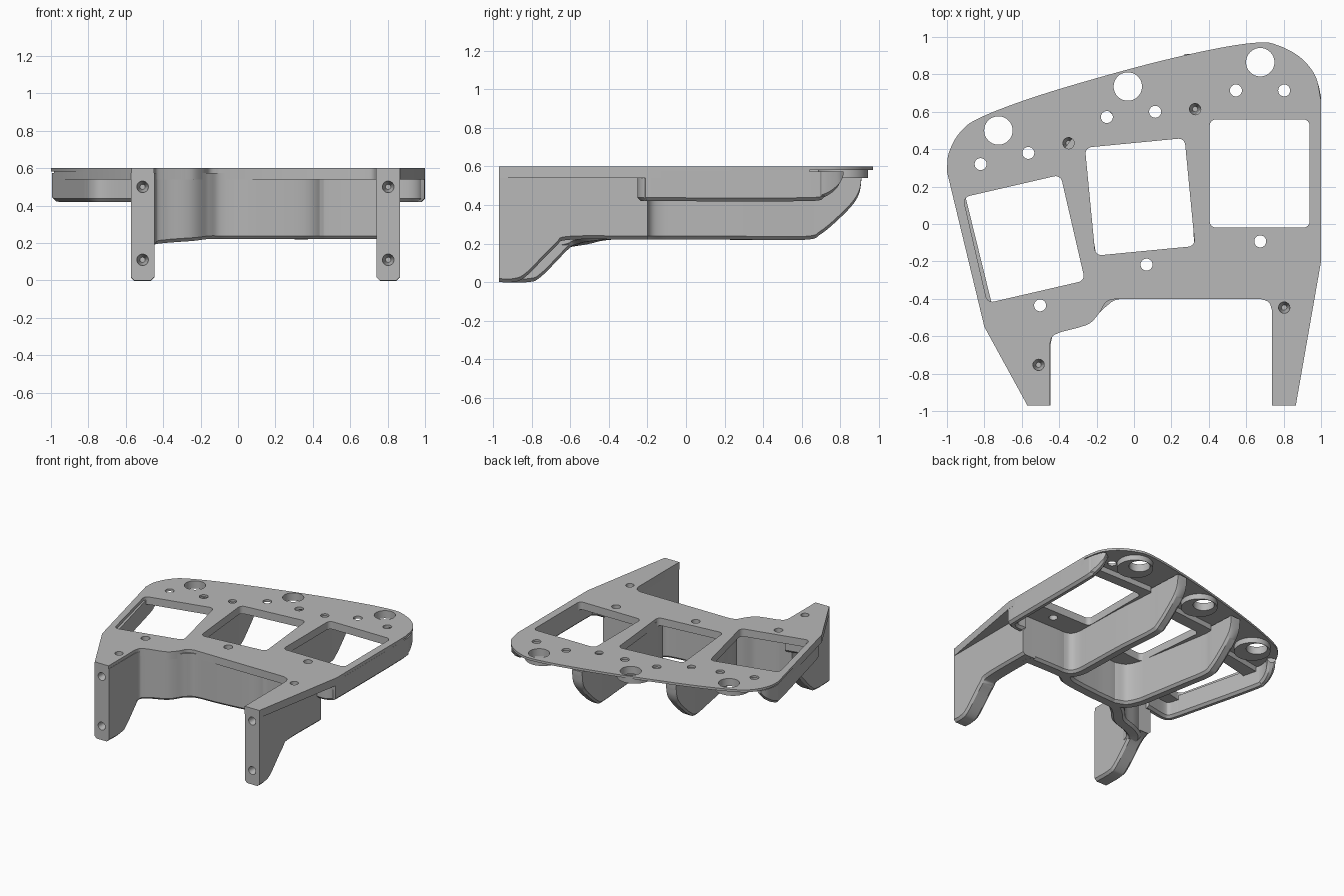
import bpy, bmesh, math
from mathutils import Vector, Matrix

cube = bpy.data.objects.get("Cube")
if cube:
    bpy.data.objects.remove(cube)

grey = bpy.data.materials.new("plain grey")
grey.use_nodes = True
grey.diffuse_color = (0.48, 0.48, 0.48, 1)
grey.node_tree.nodes["Principled BSDF"].inputs["Base Color"].default_value = (0.48, 0.48, 0.48, 1)


def smooth_path(points, steps=8):
    """Catmull-Rom samples through the points."""
    p = [Vector(q) for q in points]
    p = [2 * p[0] - p[1]] + p + [2 * p[-1] - p[-2]]
    out = []
    for a, b, c, d in zip(p, p[1:], p[2:], p[3:]):
        for i in range(steps):
            t = i / steps
            out.append(0.5 * (2 * b + (c - a) * t + (2 * a - 5 * b + 4 * c - d) * t * t
                              + (3 * b - a - 3 * c + d) * t ** 3))
    return out + [p[-2]]


def circle(x, y, r, n=40):
    return [(x + r * math.cos(math.tau * i / n), y + r * math.sin(math.tau * i / n)) for i in range(n)]


def rounded_window(x, y, degrees, w=0.535, h=0.58, r=0.035):
    turn = Matrix.Rotation(math.radians(degrees), 2)
    pts = []
    for k, (sx, sy) in enumerate(((1, 1), (-1, 1), (-1, -1), (1, -1))):
        for i in range(7):
            a = math.radians(90 * k + 15 * i)
            v = Vector((sx * (w / 2 - r) + r * math.cos(a), sy * (h / 2 - r) + r * math.sin(a)))
            pts.append(turn @ v + Vector((x, y)))
    return pts


def finish(obj):
    obj.data.materials.clear()
    obj.data.materials.append(grey)
    bpy.ops.object.select_all(action='DESELECT')
    obj.select_set(True)
    bpy.context.view_layer.objects.active = obj
    bpy.ops.object.shade_smooth_by_angle(angle=math.radians(30))


def sheet(name, loops, z0, z1):
    """Flat plate from an outer loop and hole loops."""
    curve = bpy.data.curves.new(name, 'CURVE')
    curve.dimensions = '2D'
    curve.fill_mode = 'BOTH'
    curve.extrude = (z1 - z0) / 2
    for loop in loops:
        s = curve.splines.new('POLY')
        s.points.add(len(loop) - 1)
        for pt, q in zip(s.points, loop):
            pt.co = (q[0], q[1], 0, 1)
        s.use_cyclic_u = True
    obj = bpy.data.objects.new(name, curve)
    obj.location.z = (z0 + z1) / 2
    bpy.context.collection.objects.link(obj)
    bpy.ops.object.select_all(action='DESELECT')
    obj.select_set(True)
    bpy.context.view_layer.objects.active = obj
    bpy.ops.object.convert(target='MESH')
    finish(obj)
    return obj


def wall(name, points, thick, top=0.575, chamfer=0.018):
    """Upright wall along a plan path; each point is x, y, bottom height."""
    path = smooth_path(points)
    h, c = thick / 2, chamfer
    bm = bmesh.new()
    rings = []
    for i, p in enumerate(path):
        d = path[min(i + 1, len(path) - 1)] - path[max(i - 1, 0)]
        n = Vector((-d.y, d.x, 0)).normalized()
        section = ((-h, top), (-h, p.z + c), (c - h, p.z), (h - c, p.z), (h, p.z + c), (h, top))
        rings.append([bm.verts.new((p.x + n.x * o, p.y + n.y * o, z)) for o, z in section])
    for a, b in zip(rings, rings[1:]):
        for k in range(6):
            bm.faces.new((a[k], a[(k + 1) % 6], b[(k + 1) % 6], b[k]))
    bm.faces.new(rings[0])
    bm.faces.new(rings[-1][::-1])
    bmesh.ops.recalc_face_normals(bm, faces=bm.faces)
    mesh = bpy.data.meshes.new(name)
    bm.to_mesh(mesh)
    bm.free()
    obj = bpy.data.objects.new(name, mesh)
    bpy.context.collection.objects.link(obj)
    finish(obj)
    return obj


def drill(obj, name, spots):
    """Tapered screw sockets: place and rotation about x."""
    bm = bmesh.new()
    for place, angle in spots:
        m = Matrix.Translation(place) @ Matrix.Rotation(angle, 4, 'X')
        bmesh.ops.create_cone(bm, cap_ends=True, segments=24, radius1=0.014, radius2=0.033, depth=0.1, matrix=m)
    mesh = bpy.data.meshes.new(name)
    bm.to_mesh(mesh)
    bm.free()
    cutter = bpy.data.objects.new(name, mesh)
    cutter.hide_render = True
    cutter.hide_set(False)
    bpy.context.collection.objects.link(cutter)
    mod = obj.modifiers.new("sockets", 'BOOLEAN')
    mod.object = cutter
    mod.solver = 'EXACT'
    bpy.context.view_layer.objects.active = obj
    bpy.ops.object.modifier_apply(modifier=mod.name)
    bpy.data.objects.remove(cutter)
    finish(obj)


# Openings
windows = [rounded_window(-0.588, -0.08, 13), rounded_window(0.032, 0.145, 5.5), rounded_window(0.672, 0.27, 0)]
big_holes = [(-0.725, 0.5), (-0.033, 0.735), (0.675, 0.865)]
back_screws = [(-0.82, 0.32), (-0.565, 0.38), (-0.145, 0.572), (0.113, 0.6), (0.545, 0.714), (0.803, 0.714)]
front_screws = [(-0.502, -0.435), (0.067, -0.217), (0.675, -0.093)]
leg_sockets = [(-0.51, -0.753), (0.803, -0.447)]
rib_sockets = [(-0.35, 0.432), (0.327, 0.614)]
low_holes = windows + [circle(x, y, 0.032) for x, y in front_screws] + [circle(x, y, 0.03) for x, y in leg_sockets]
high_holes = ([circle(x, y, 0.076) for x, y in big_holes] + [circle(x, y, 0.032) for x, y in back_screws]
              + [circle(x, y, 0.03) for x, y in rib_sockets])

# Top plate: thin skin over a thicker frame
left_corner = smooth_path([(-1, 0.28), (-0.99, 0.38), (-0.93, 0.49), (-0.82, 0.57), (-0.5, 0.69),
                           (0, 0.835), (0.4, 0.93), (0.66, 0.97), (0.77, 0.955), (0.89, 0.89),
                           (0.97, 0.79), (1, 0.66)])
front_edge = ([(1, -0.2), (0.865, -0.97), (0.738, -0.97)]
              + smooth_path([(0.738, -0.46), (0.72, -0.418), (0.675, -0.4)], 5)
              + smooth_path([(-0.1, -0.4), (-0.15, -0.418), (-0.185, -0.475), (-0.235, -0.53), (-0.3, -0.555)], 5)
              + smooth_path([(-0.39, -0.577), (-0.435, -0.6), (-0.45, -0.64)], 5)
              + [(-0.45, -0.97), (-0.57, -0.97), (-0.8, -0.55)])
frame_back = [(-0.985, 0.24), (-0.42, 0.34), (-0.3, 0.5), (0.3, 0.56), (0.38, 0.64), (1, 0.64)]
sheet("top_skin", [left_corner + front_edge] + low_holes + high_holes, 0.582, 0.6)
sheet("plate_frame", [frame_back + front_edge] + low_holes, 0.54, 0.582)

# Bosses under the large holes
for i, (x, y) in enumerate(big_holes):
    sheet(f"hole_boss_{i + 1}", [circle(x, y - 0.05, 0.13), circle(x, y, 0.076)], 0.54, 0.582)

# Mounting legs with sockets in front and top
for side, x, end, rise, spot in (("right", -0.51, -0.5, 0.04, leg_sockets[0]), ("left", 0.803, -0.2, -0.04, leg_sockets[1])):
    path = [(x, -0.97, 0), (x, -0.86 + rise, 0), (x, -0.79 + rise, 0.03), (x, -0.64 + rise, 0.18),
            (x, -0.56 + rise, 0.22), (x, end, 0.22)]
    leg = wall(f"{side}_leg", path, 0.125)
    drill(leg, "leg_cutter", [((x, -0.93, 0.5), math.pi / 2), ((x, -0.93, 0.11), math.pi / 2),
                              ((spot[0], spot[1], 0.54), 0)])

# Curved front wall between the legs
wall("front_wall", [(-0.5, -0.66, 0.17), (-0.475, -0.57, 0.19), (-0.4, -0.525, 0.2), (-0.27, -0.485, 0.21),
                    (-0.19, -0.41, 0.22), (-0.1, -0.355, 0.22), (0.1, -0.34, 0.22), (0.34, -0.31, 0.22),
                    (0.42, -0.265, 0.22), (0.5, -0.25, 0.22), (0.8, -0.25, 0.22)], 0.1)

# Deep ribs between the windows, sweeping up at the back
rib_tail = [(0, 0.22), (0.08, 0.25), (0.18, 0.335), (0.25, 0.41), (0.28, 0.47), (0.29, 0.54)]
ribs = (("right_rib", [(-0.08, -0.345), (-0.18, -0.3), (-0.235, -0.2), (-0.26, -0.08), (-0.31, 0.2)],
         (-0.345, 0.41), rib_sockets[0]),
        ("left_rib", [(0.52, -0.25), (0.42, -0.225), (0.37, -0.15), (0.36, 0), (0.35, 0.3)],
         (0.327, 0.62), rib_sockets[1]))
for name, start, tail, spot in ribs:
    path = [(x, y, 0.22) for x, y in start] + [(tail[0] - 0.05 * t, tail[1] + t, z) for t, z in rib_tail]
    rib = wall(name, path, 0.085)
    drill(rib, "rib_cutter", [((spot[0], spot[1], 0.54), 0)])

# Shallow outer side walls
wall("left_side_wall", [(0.85, -0.22, 0.42), (0.92, -0.22, 0.42), (0.958, -0.195, 0.42), (0.97, -0.13, 0.42),
                        (0.97, 0.6, 0.42), (0.965, 0.7, 0.435), (0.945, 0.77, 0.48), (0.925, 0.8, 0.54)], 0.06)
wall("right_side_wall", [(-0.53, -0.5, 0.42), (-0.7, -0.53, 0.42), (-0.76, -0.51, 0.42), (-0.787, -0.44, 0.42),
                         (-0.81, -0.35, 0.42), (-0.945, 0.2, 0.42), (-0.965, 0.29, 0.435),
                         (-0.955, 0.37, 0.48), (-0.93, 0.42, 0.54)], 0.06)
